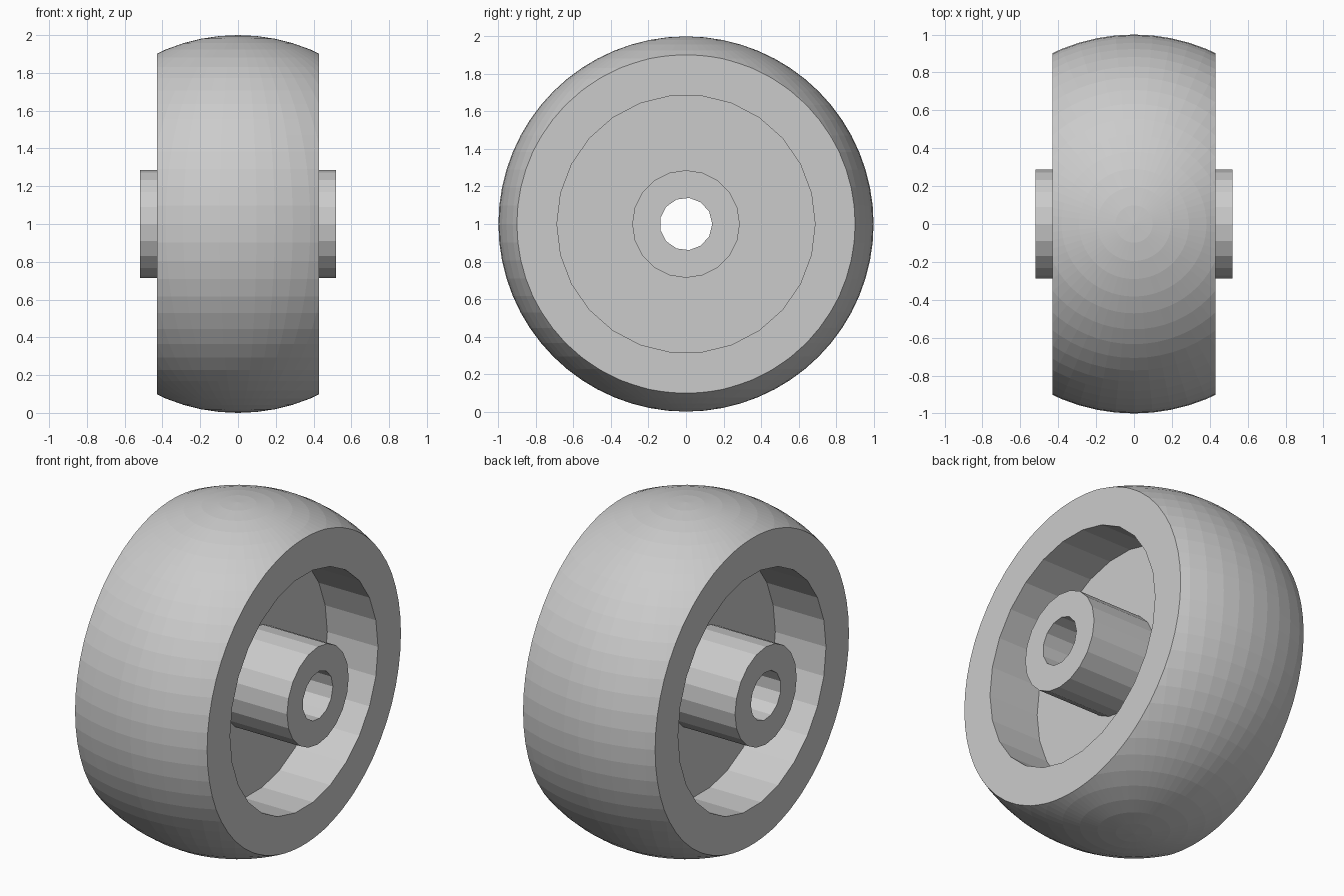
import bpy, bmesh
from math import pi
from mathutils import Vector

if "Cube" in bpy.data.objects:
    bpy.data.objects.remove(bpy.data.objects["Cube"])

CENTRE = Vector((0, 0, 1))
HALF_WIDTH = 0.43


def axle_cylinder(name, radius, x0, x1, sides):
    """Cylinder lying along x, on the wheel's axis."""
    bpy.ops.mesh.primitive_cylinder_add(
        vertices=sides, radius=radius, depth=x1 - x0,
        location=CENTRE + Vector(((x0 + x1) / 2, 0, 0)), rotation=(0, pi / 2, 0))
    ob = bpy.context.object
    ob.name = name
    return ob


def combine(target, tool, operation):
    """Apply a boolean and discard the tool object."""
    mod = target.modifiers.new(operation, 'BOOLEAN')
    mod.operation = operation
    mod.solver = 'EXACT'
    mod.object = tool
    bpy.context.view_layer.objects.active = target
    bpy.ops.object.modifier_apply(modifier=mod.name)
    bpy.data.objects.remove(tool)


# Rounded tread: a sphere sliced flat on both sides
bm = bmesh.new()
bmesh.ops.create_uvsphere(bm, u_segments=64, v_segments=32, radius=1)
for side in (-1, 1):
    cut = bmesh.ops.bisect_plane(
        bm, geom=bm.verts[:] + bm.edges[:] + bm.faces[:],
        plane_co=(side * HALF_WIDTH, 0, 0), plane_no=(side, 0, 0), clear_outer=True)
    rim = [g for g in cut['geom_cut'] if isinstance(g, bmesh.types.BMEdge)]
    bmesh.ops.contextual_create(bm, geom=rim)
bmesh.ops.recalc_face_normals(bm, faces=bm.faces[:])
mesh = bpy.data.meshes.new("wheel")
bm.to_mesh(mesh)
bm.free()
wheel = bpy.data.objects.new("wheel", mesh)
wheel.location = CENTRE
bpy.context.collection.objects.link(wheel)

# Deep recess on each side, leaving a thin web in the middle
combine(wheel, axle_cylinder("recess_right", 0.688, 0.10, 0.7, 26), 'DIFFERENCE')
combine(wheel, axle_cylinder("recess_left", 0.688, -0.7, -0.10, 26), 'DIFFERENCE')

# Protruding hub and axle bore
combine(wheel, axle_cylinder("hub", 0.287, -0.52, 0.52, 20), 'UNION')
combine(wheel, axle_cylinder("bore", 0.14, -0.8, 0.8, 13), 'DIFFERENCE')
